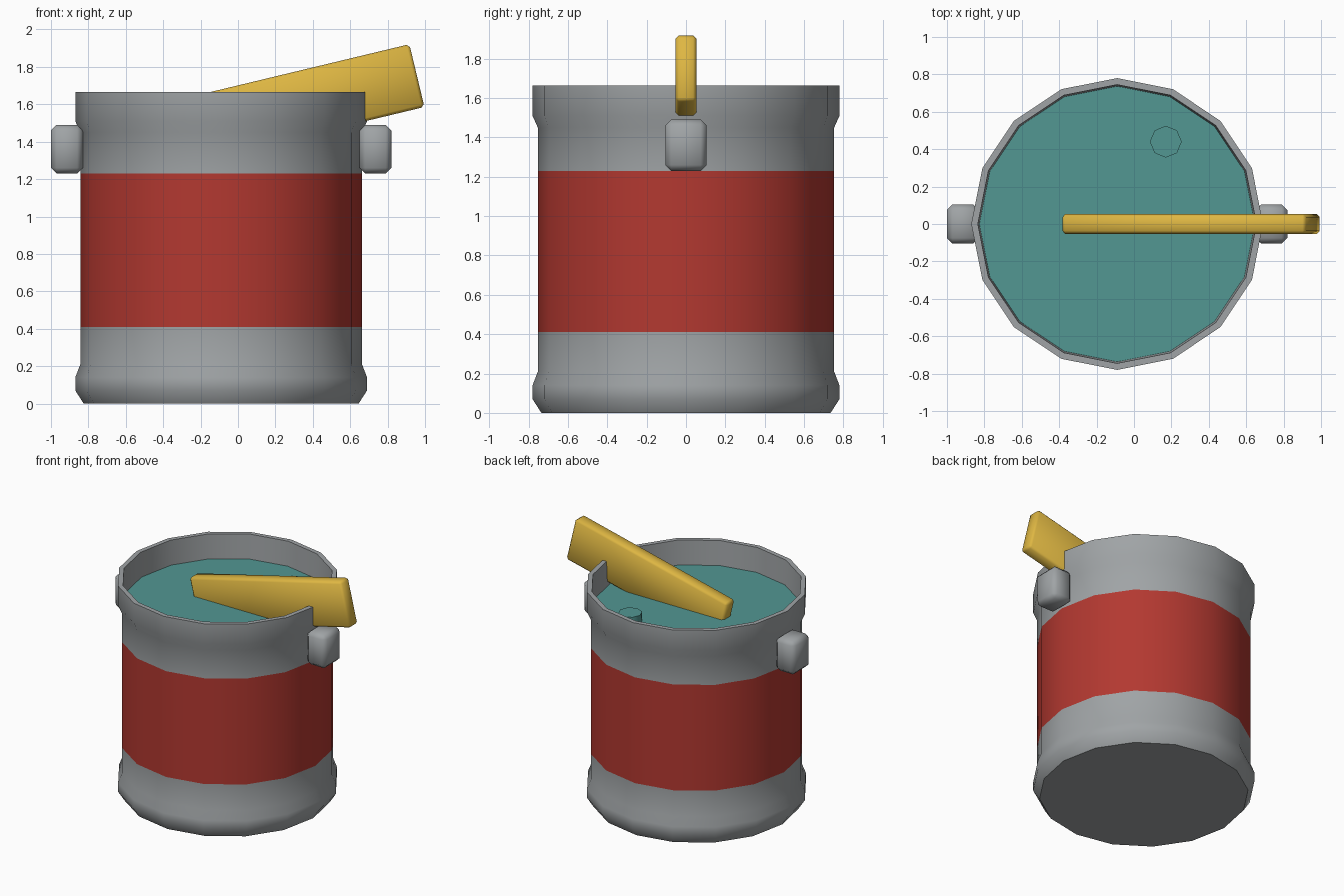
import bpy, bmesh, math

cube = bpy.data.objects.get("Cube")
if cube:
    bpy.data.objects.remove(cube, do_unlink=True)

CAN_X = -0.09


def material(name, rgb):
    m = bpy.data.materials.new(name)
    m.use_nodes = True
    m.diffuse_color = (*rgb, 1)
    m.node_tree.nodes["Principled BSDF"].inputs["Base Color"].default_value = (*rgb, 1)
    return m


metal = material("grey metal", (0.35, 0.37, 0.38))
red = material("red label", (0.45, 0.04, 0.03))
wood = material("yellow wood", (0.73, 0.47, 0.055))
paint = material("teal paint", (0.085, 0.31, 0.29))


def finish(bm, name, mats, location, angle=40):
    bmesh.ops.recalc_face_normals(bm, faces=bm.faces)
    mesh = bpy.data.meshes.new(name)
    bm.to_mesh(mesh)
    bm.free()
    for m in mats:
        mesh.materials.append(m)
    ob = bpy.data.objects.new(name, mesh)
    bpy.context.collection.objects.link(ob)
    ob.location = location
    bpy.ops.object.select_all(action='DESELECT')
    ob.select_set(True)
    bpy.context.view_layer.objects.active = ob
    bpy.ops.object.shade_smooth_by_angle(angle=math.radians(angle))
    return ob


def lathe(profile, sides):
    """Turn (radius, height) points round z and cap both ends."""
    bm = bmesh.new()
    rings = []
    for r, z in profile:
        rings.append([bm.verts.new((r * math.cos(math.tau * i / sides),
                                    r * math.sin(math.tau * i / sides), z))
                      for i in range(sides)])
    for a, b in zip(rings, rings[1:]):
        for i in range(sides):
            j = (i + 1) % sides
            bm.faces.new((a[i], a[j], b[j], b[i]))
    bm.faces.new(rings[0])
    bm.faces.new(rings[-1])
    return bm


def rounded_box(name, size, mat, location, bevel, segments):
    bm = bmesh.new()
    bmesh.ops.create_cube(bm, size=1)
    bmesh.ops.scale(bm, vec=size, verts=bm.verts)
    bmesh.ops.bevel(bm, geom=bm.edges[:], offset=bevel, segments=segments,
                    profile=0.5, affect='EDGES')
    return finish(bm, name, [mat], location, 50)


# Can: flared foot, straight wall with a label band, flared open rim
bm = lathe([(0.735, 0), (0.78, 0.07), (0.78, 0.14), (0.753, 0.21),
            (0.753, 0.41), (0.753, 1.23), (0.753, 1.45), (0.78, 1.51),
            (0.78, 1.665), (0.745, 1.665), (0.735, 1.44)], 16)
for f in bm.faces:
    z = f.calc_center_median().z
    if 0.41 < z < 1.23 and len(f.verts) == 4:
        f.material_index = 1
finish(bm, "can", [metal, red], (CAN_X, 0, 0))

# Paint surface and the bubble on it
finish(lathe([(0.737, 1.45), (0.737, 1.475)], 16), "paint_surface", [paint], (CAN_X, 0, 0))
finish(lathe([(0.085, 0), (0.085, 0.085)], 8), "paint_bubble", [paint], (0.17, 0.44, 1.46), 50)

# Handle lugs on both sides
for name, side in (("left_lug", 1), ("right_lug", -1)):
    rounded_box(name, (0.17, 0.21, 0.26), metal, (CAN_X + side * 0.825, 0, 1.36), 0.03, 1)

# Stirring stick, resting through the rim
stick = rounded_box("stirring_stick", (1.34, 0.105, 0.345), wood, (0.305, 0, 1.597), 0.016, 1)
stick.rotation_euler.y = -math.radians(13.5)
